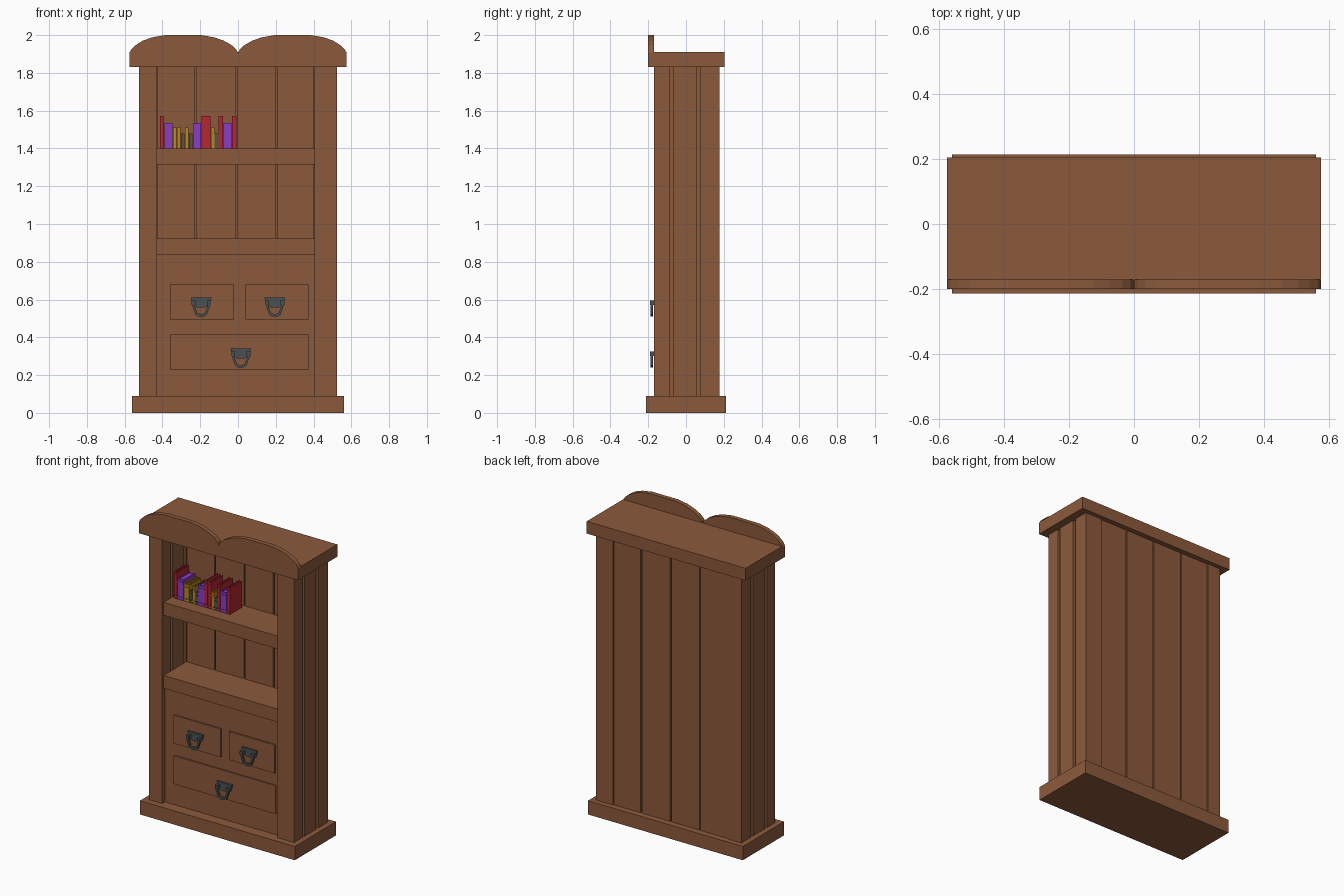
import bpy, bmesh

if "Cube" in bpy.data.objects:
    bpy.data.objects.remove(bpy.data.objects["Cube"])


def material(name, rgb):
    m = bpy.data.materials.new(name)
    m.diffuse_color = (*rgb, 1)
    m.use_nodes = True
    m.node_tree.nodes["Principled BSDF"].inputs["Base Color"].default_value = m.diffuse_color
    return m


WOOD = material("brown wood", (0.26, 0.102, 0.045))
IRON = material("dark iron", (0.07, 0.08, 0.085))
RED = material("red cover", (0.47, 0.02, 0.03))
PURPLE = material("purple cover", (0.26, 0.045, 0.56))
YELLOW = material("yellow cover", (0.50, 0.25, 0.012))
GREY = material("grey cover", (0.09, 0.09, 0.07))


def finish(name, bm, mat):
    bmesh.ops.recalc_face_normals(bm, faces=bm.faces)
    me = bpy.data.meshes.new(name)
    bm.to_mesh(me)
    bm.free()
    me.materials.append(mat)
    ob = bpy.data.objects.new(name, me)
    bpy.context.collection.objects.link(ob)
    return ob


def add_box(bm, x, y, z):
    vs = bmesh.ops.create_cube(bm, size=1)["verts"]
    for v in vs:
        v.co = [(a + b) / 2 + c * (b - a) for (a, b), c in zip((x, y, z), v.co)]


def boxes(name, mat, *spans):
    bm = bmesh.new()
    for s in spans:
        add_box(bm, *s)
    return finish(name, bm, mat)


def add_slab(bm, pts, y0, y1):
    """Extrude an x-z outline from y0 to y1."""
    f = bm.faces.new([bm.verts.new((x, y0, z)) for x, z in pts])
    r = bmesh.ops.extrude_face_region(bm, geom=[f])
    for v in r["geom"]:
        if isinstance(v, bmesh.types.BMVert):
            v.co.y = y1


# Plinth and top board
boxes("plinth", WOOD, ((-0.56, 0.56), (-0.213, 0.213), (0, 0.09)))
boxes("top_board", WOOD, ((-0.575, 0.575), (-0.172, 0.205), (1.83, 1.91)))

# Double-arched crest board
arch = [(0.575, 1.905), (0.565, 1.925), (0.54, 1.948), (0.505, 1.97), (0.455, 1.988),
        (0.385, 2.0), (0.195, 2.0), (0.125, 1.988), (0.075, 1.97), (0.035, 1.948),
        (0.01, 1.925)]
crest = [(0.575, 1.83)] + arch + [(0, 1.905)]
crest += [(-x, z) for x, z in reversed(arch)] + [(-0.575, 1.83)]
bm = bmesh.new()
add_slab(bm, crest, -0.2, -0.17)
finish("crest", bm, WOOD)

# Side walls: three thick beams with a recessed strip behind the grooves
Z = (0.09, 1.83)
for side, x0, x1 in (("left", -0.525, -0.43), ("right", 0.405, 0.525)):
    boxes(side + "_wall", WOOD,
          ((x0, x1), (-0.17, -0.085), Z),
          ((x0, x1), (-0.065, 0.058), Z),
          ((x0, x1), (0.078, 0.178), Z))
    boxes(side + "_groove_strip", WOOD, ((x0 + 0.025, x1 - 0.025), (-0.1, 0.1), Z))

# Back planks with narrow grooves
edges = [-0.43, -0.223, -0.01, 0.203, 0.405]
boxes("back_planks", WOOD, *[((a + 0.004, b - 0.004), (0.08, 0.172), Z)
                             for a, b in zip(edges, edges[1:])])
boxes("back_groove_strip", WOOD, ((-0.44, 0.415), (0.1, 0.152), Z))

# Shelves and drawer cabinet
for name, z in (("upper_shelf", (1.315, 1.4)), ("lower_shelf", (0.837, 0.922))):
    boxes(name, WOOD, ((-0.432, 0.407), (-0.155, 0.09), z))
boxes("drawer_cabinet", WOOD, ((-0.432, 0.407), (-0.142, 0.09), (0.09, 0.84)))

# Drawer fronts
for name, x, z in (("left_drawer", (-0.36, -0.02), (0.495, 0.68)),
                   ("right_drawer", (0.04, 0.372), (0.495, 0.68)),
                   ("bottom_drawer", (-0.36, 0.376), (0.23, 0.415))):
    boxes(name, WOOD, (x, (-0.152, -0.14), z))


# Drop handles: back plate, lugs and bail
def handle(name, cx, cz):
    bm = bmesh.new()
    plate = [(-0.055, 0.05), (0.055, 0.05), (0.047, 0.015), (0.022, -0.002),
             (-0.022, -0.002), (-0.047, 0.015)]
    add_slab(bm, [(cx + x, cz + z) for x, z in plate], -0.165, -0.15)
    half = [(0.046, 0.022), (0.046, 0.005), (0.03, -0.04), (0.014, -0.05)]
    inner = [(0.008, -0.036), (0.021, -0.03), (0.034, 0.006), (0.034, 0.022)]
    bail = half + [(-x, z) for x, z in reversed(half)]
    bail += [(-x, z) for x, z in reversed(inner)] + inner
    add_slab(bm, [(cx + x, cz + z) for x, z in bail], -0.188, -0.174)
    for s in (-1, 1):
        x = cx + s * 0.04
        add_box(bm, (x - 0.01, x + 0.01), (-0.19, -0.16), (cz + 0.012, cz + 0.034))
    finish(name, bm, IRON)


handle("left_handle", -0.195, 0.56)
handle("right_handle", 0.195, 0.56)
handle("bottom_handle", 0.015, 0.29)

# Books: (cover, thickness, height), set side by side along the upper shelf
kinds = {"r": ("red", RED, 0.0245, 0.172), "p": ("purple", PURPLE, 0.046, 0.134),
         "y": ("yellow", YELLOW, 0.0205, 0.112), "g": ("grey", GREY, 0.0215, 0.078)}
x = -0.415
for i, k in enumerate("rpyygygprrygrpr"):
    label, mat, w, h = kinds[k]
    a, b, t = x + 0.001, x + w - 0.001, 0.005
    z0, z1 = 1.4, 1.4 + h
    boxes(f"{label}_book_{i + 1}", mat,
          ((a, a + t), (-0.068, 0.055), (z0, z1)),
          ((b - t, b), (-0.068, 0.055), (z0, z1)),
          ((a, b), (-0.07, -0.062), (z0, z1)),
          ((a + t, b - t), (-0.064, 0.05), (z0, z1 - 0.006)),
          ((a, b), (-0.073, -0.068), (z1 - 0.024, z1 - 0.016)),
          ((a, b), (-0.073, -0.068), (z0 + 0.012, z0 + 0.02)))
    x += w
